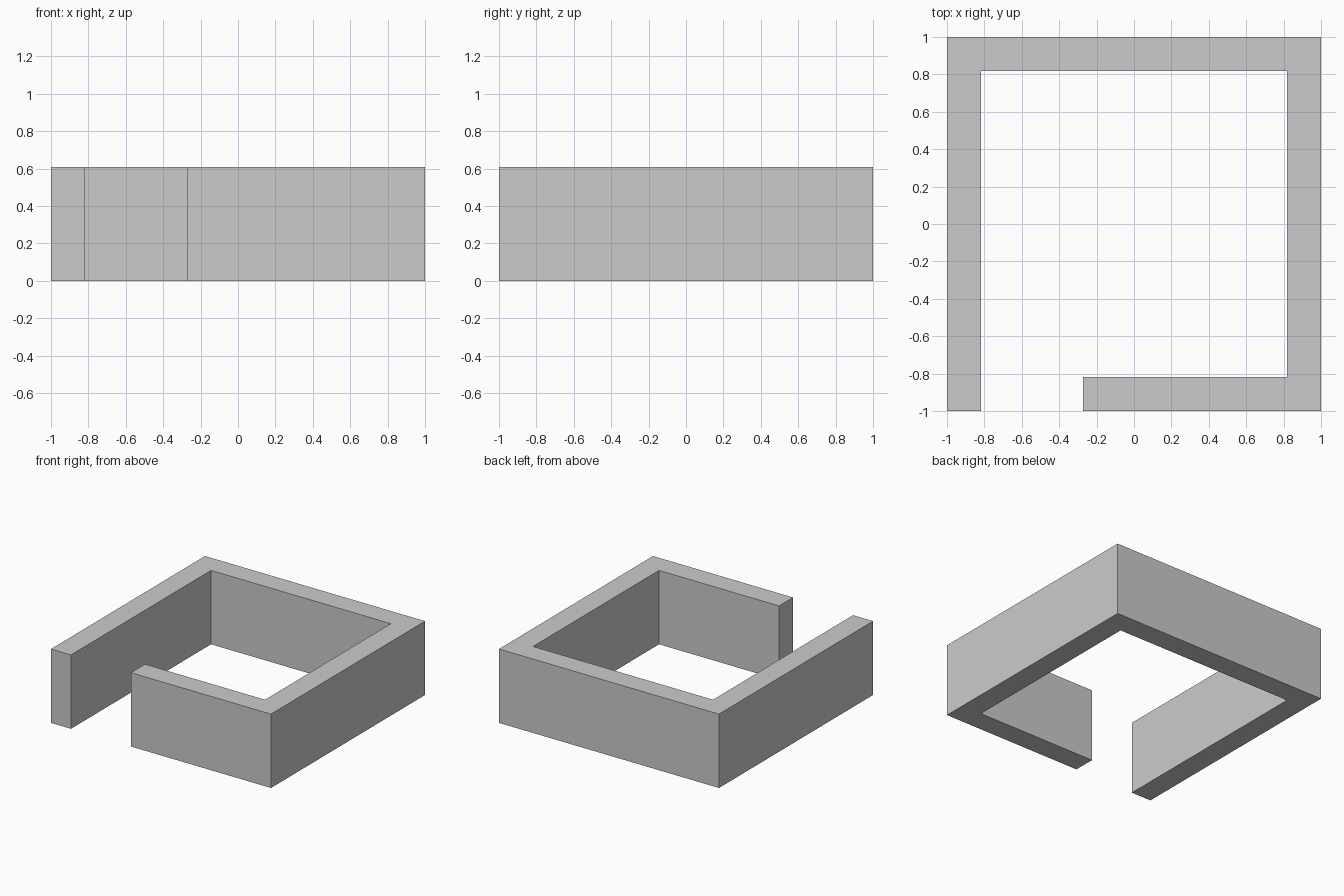
import bpy
import bmesh
from mathutils import Vector

if "Cube" in bpy.data.objects:
    bpy.data.objects.remove(bpy.data.objects["Cube"])

OUTER = 1.0      # half width of the square enclosure
INNER = 0.818    # half width of the courtyard
GAP_END = -0.273  # right edge of the front opening
HEIGHT = 0.607

# Plan outline of the wall, counter-clockwise from the left front end
plan = [
    (-OUTER, -OUTER), (-INNER, -OUTER), (-INNER, INNER), (INNER, INNER),
    (INNER, -INNER), (GAP_END, -INNER), (GAP_END, -OUTER),
    (OUTER, -OUTER), (OUTER, OUTER), (-OUTER, OUTER),
]

# Enclosure wall: extrude the plan upwards
bm = bmesh.new()
base = bm.faces.new([bm.verts.new((x, y, 0)) for x, y in plan])
result = bmesh.ops.extrude_face_region(bm, geom=[base], use_keep_orig=True)
top = [v for v in result["geom"] if isinstance(v, bmesh.types.BMVert)]
bmesh.ops.translate(bm, verts=top, vec=Vector((0, 0, HEIGHT)))
bmesh.ops.recalc_face_normals(bm, faces=bm.faces[:])

mesh = bpy.data.meshes.new("enclosure_wall")
bm.to_mesh(mesh)
bm.free()
wall = bpy.data.objects.new("enclosure_wall", mesh)
bpy.context.collection.objects.link(wall)
